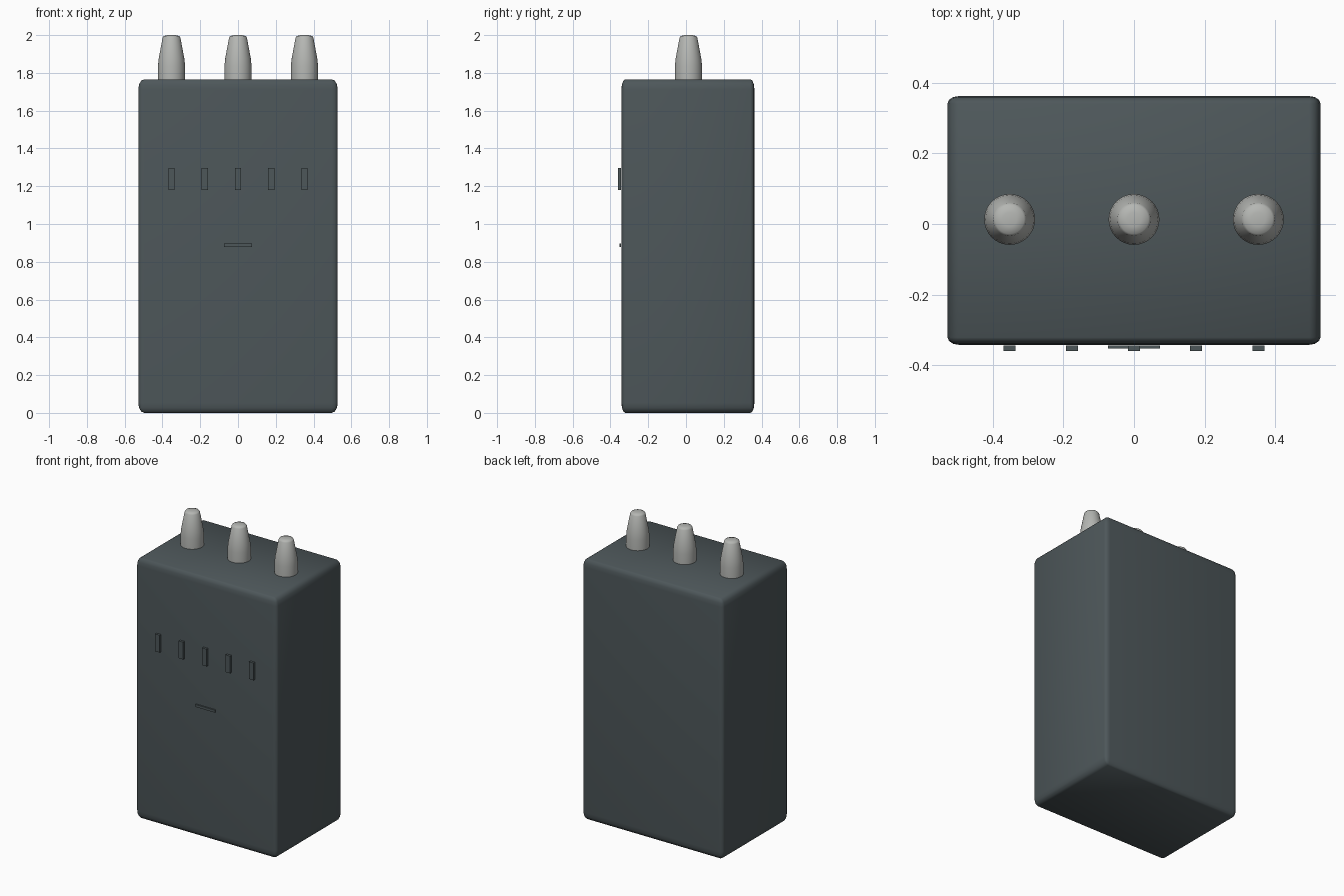
import bpy
import bmesh
import math

cube = bpy.data.objects.get("Cube")
if cube:
    bpy.data.objects.remove(cube, do_unlink=True)


def make_material(name, colour):
    mat = bpy.data.materials.new(name)
    mat.use_nodes = True
    mat.diffuse_color = colour
    mat.node_tree.nodes["Principled BSDF"].inputs["Base Color"].default_value = colour
    return mat


def finish(obj, name, mat, smooth=True):
    obj.name = name
    obj.data.materials.append(mat)
    if smooth:
        bpy.ops.object.shade_smooth_by_angle(angle=math.radians(40))


def box(name, centre, size, mat, bevel=0):
    bpy.ops.mesh.primitive_cube_add(size=1, location=centre)
    obj = bpy.context.object
    # Bevel the unit cube first so the rounding stretches with the box
    if bevel:
        bm = bmesh.new()
        bm.from_mesh(obj.data)
        bmesh.ops.bevel(bm, geom=bm.edges[:], offset=bevel, segments=3,
                        profile=0.5, affect='EDGES')
        bm.to_mesh(obj.data)
        bm.free()
    obj.scale = size
    bpy.ops.object.transform_apply(location=False, rotation=False, scale=True)
    finish(obj, name, mat, smooth=bevel > 0)
    return obj


def lathe(name, location, profile, mat, sides=32):
    bm = bmesh.new()
    rings = []
    for r, z in profile:
        rings.append([bm.verts.new((r * math.cos(math.tau * i / sides),
                                    r * math.sin(math.tau * i / sides), z))
                      for i in range(sides)])
    for low, high in zip(rings, rings[1:]):
        for i in range(sides):
            j = (i + 1) % sides
            bm.faces.new((low[i], low[j], high[j], high[i]))
    bm.faces.new(rings[0][::-1])
    bm.faces.new(rings[-1])
    mesh = bpy.data.meshes.new(name)
    bm.to_mesh(mesh)
    bm.free()
    obj = bpy.data.objects.new(name, mesh)
    bpy.context.collection.objects.link(obj)
    obj.location = location
    bpy.ops.object.select_all(action='DESELECT')
    obj.select_set(True)
    bpy.context.view_layer.objects.active = obj
    finish(obj, name, mat)
    return obj


dark = make_material("dark slate", (0.075, 0.095, 0.102, 1))
metal = make_material("light grey", (0.46, 0.47, 0.45, 1))

# Rounded case
box("case", (0, 0.01, 0.883), (1.056, 0.704, 1.766), dark, bevel=0.03)

# Front indicator bars and slot
for i in range(-2, 3):
    box(f"indicator_bar_{i + 3}", (i * 0.176, -0.352, 1.238), (0.034, 0.016, 0.117), dark)
box("front_slot", (0, -0.348, 0.887), (0.146, 0.009, 0.017), dark)

# Tapered terminals on top
terminal = [(0.072, 0), (0.072, 0.07), (0.068, 0.11), (0.047, 0.222),
            (0.041, 0.23), (0.02, 0.235)]
for i in (-1, 0, 1):
    lathe(f"terminal_{i + 2}", (i * 0.352, 0.013, 1.765), terminal, metal)
